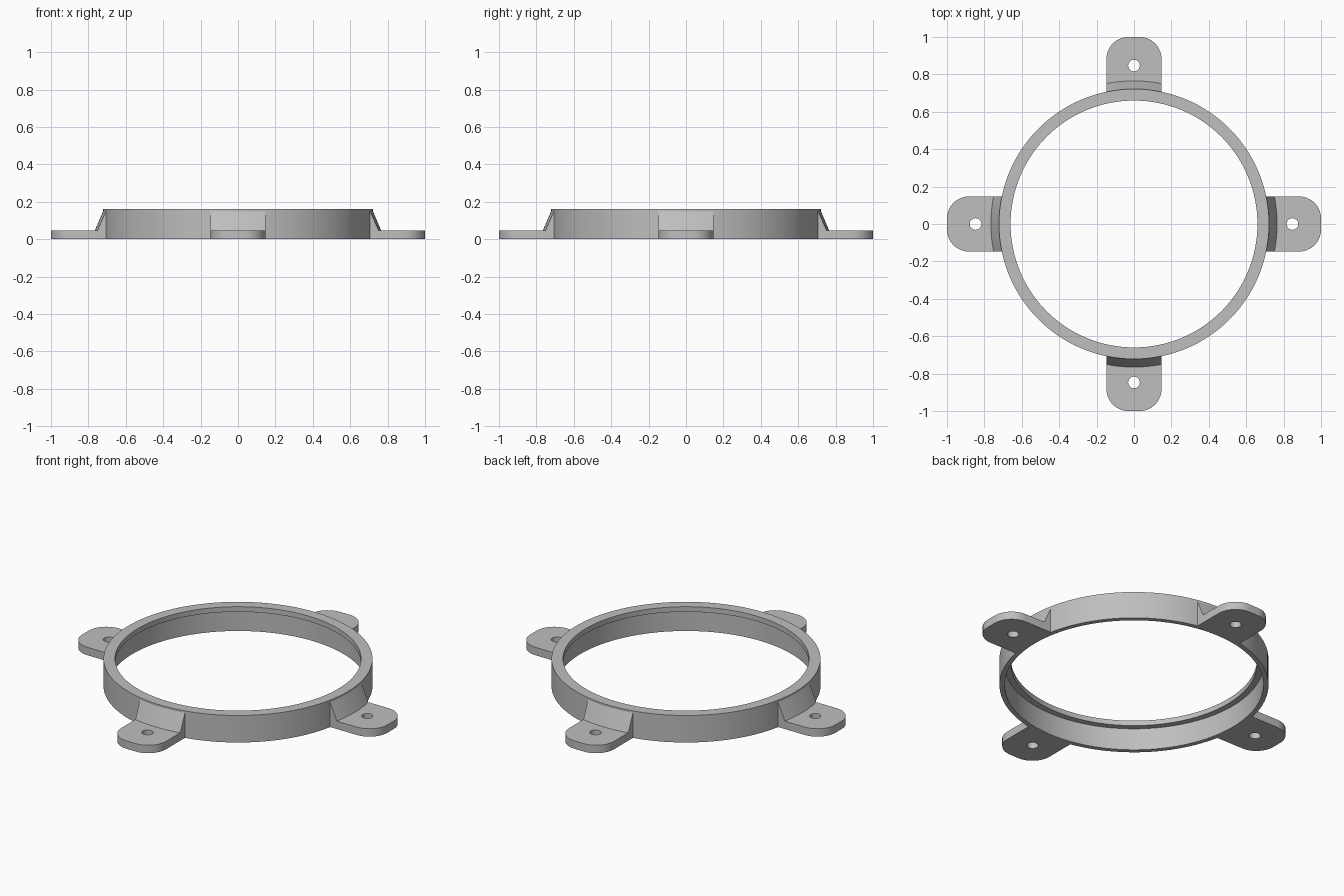
import bpy, bmesh
from math import sin, cos, pi, sqrt, radians
from mathutils import Matrix

cube = bpy.data.objects.get("Cube")
if cube:
    bpy.data.objects.remove(cube, do_unlink=True)

RING_R, LIP_R, BORE_R = 0.722, 0.66, 0.695
HEIGHT, LIP_Z = 0.16, 0.13
HALF_W, CORNER, TAB_T = 0.147, 0.117, 0.047
HOLE_X, HOLE_R = 0.847, 0.031

grey = bpy.data.materials.new("plain_grey")
grey.use_nodes = True
color = (0.52, 0.52, 0.52, 1)
grey.diffuse_color = color
grey.node_tree.nodes["Principled BSDF"].inputs["Base Color"].default_value = color


def finish(name, bm, turn=0):
    bmesh.ops.recalc_face_normals(bm, faces=bm.faces)
    bm.transform(Matrix.Rotation(turn, 4, 'Z'))
    mesh = bpy.data.meshes.new(name)
    bm.to_mesh(mesh)
    bm.free()
    mesh.materials.append(grey)
    obj = bpy.data.objects.new(name, mesh)
    bpy.context.collection.objects.link(obj)
    bpy.ops.object.select_all(action='DESELECT')
    obj.select_set(True)
    bpy.context.view_layer.objects.active = obj
    bpy.ops.object.shade_smooth_by_angle(angle=radians(30))
    return obj


def loft(bm, sections, closed):
    """Skin a list of closed cross-sections, capping the ends if open."""
    rows = [[bm.verts.new(p) for p in s] for s in sections]
    n = len(rows[0])
    pairs = list(zip(rows, rows[1:])) + ([(rows[-1], rows[0])] if closed else [])
    for a, b in pairs:
        for i in range(n):
            j = (i + 1) % n
            bm.faces.new((a[i], a[j], b[j], b[i]))
    if not closed:
        bm.faces.new(rows[0])
        bm.faces.new(rows[-1])


def loop(bm, points):
    verts = [bm.verts.new((x, y, 0)) for x, y in points]
    return [bm.edges.new((v, verts[i - 1])) for i, v in enumerate(verts)]


# Ring with an inward lip at the top
bm = bmesh.new()
profile = [(LIP_R, HEIGHT), (RING_R, HEIGHT), (RING_R, 0),
           (BORE_R, 0), (BORE_R, LIP_Z), (LIP_R, LIP_Z)]
STEPS = 128
loft(bm, [[(r * cos(2 * pi * k / STEPS), r * sin(2 * pi * k / STEPS), z)
           for r, z in profile] for k in range(STEPS)], True)
finish("ring", bm)

across = [HALF_W * (k / 6 - 1) for k in range(13)]


def arc_x(r, y):
    return sqrt(r * r - y * y)


def add_tab(name, turn):
    # Rounded mounting tab with a screw hole
    bm = bmesh.new()
    outline = [(arc_x(RING_R - 0.002, y), y) for y in reversed(across)]
    for side, start in ((-1, -pi / 2), (1, 0)):
        for k in range(11):
            a = start + pi / 2 * k / 10
            outline.append((1 - CORNER + CORNER * cos(a),
                            side * (HALF_W - CORNER) + CORNER * sin(a)))
    hole = [(HOLE_X + HOLE_R * cos(2 * pi * k / 32), HOLE_R * sin(2 * pi * k / 32))
            for k in range(32)]
    edges = loop(bm, outline) + loop(bm, hole)
    bmesh.ops.triangle_fill(bm, edges=edges, use_beauty=True)
    top = bmesh.ops.extrude_face_region(bm, geom=bm.faces[:], use_keep_orig=True)
    bmesh.ops.translate(bm, vec=(0, 0, TAB_T),
                        verts=[g for g in top["geom"] if isinstance(g, bmesh.types.BMVert)])
    finish(name + "_tab", bm, turn)

    # Sloped rib joining the tab to the ring wall
    bm = bmesh.new()
    rib = [(RING_R - 0.004, TAB_T - 0.005), (0.767, TAB_T - 0.005),
           (0.765, TAB_T), (RING_R, 0.148), (RING_R - 0.004, 0.148)]
    loft(bm, [[(arc_x(r, y), y, z) for r, z in rib] for y in across], False)
    finish(name + "_rib", bm, turn)


for i, name in enumerate(("left", "back", "right", "front")):
    add_tab(name, i * pi / 2)
